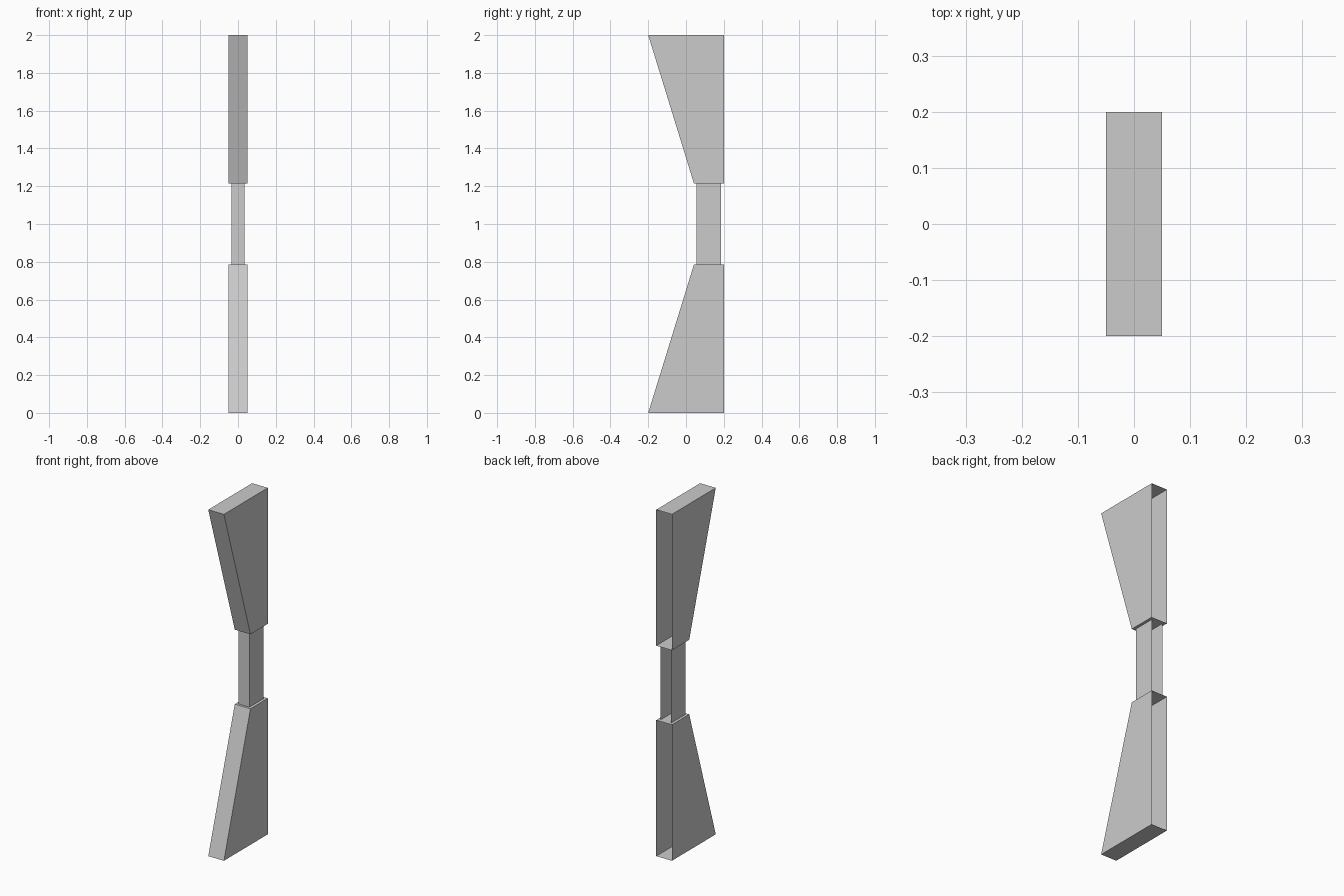
import bpy, bmesh

if "Cube" in bpy.data.objects:
    bpy.data.objects.remove(bpy.data.objects["Cube"])


def open_back_shell(name, half_width, profile, open_ends=False):
    """Extrude a (y, z) profile across x, then remove the back face (and end caps)."""
    bm = bmesh.new()
    face = bm.faces.new([bm.verts.new((-half_width, y, z)) for y, z in profile])
    ext = bmesh.ops.extrude_face_region(bm, geom=[face], use_keep_orig=True)
    moved = [g for g in ext["geom"] if isinstance(g, bmesh.types.BMVert)]
    bmesh.ops.translate(bm, verts=moved, vec=(2 * half_width, 0, 0))
    bmesh.ops.recalc_face_normals(bm, faces=bm.faces[:])
    bm.normal_update()
    drop = [f for f in bm.faces
            if f.normal.y > 0.99 or (open_ends and abs(f.normal.z) > 0.99)]
    bmesh.ops.delete(bm, geom=drop, context='FACES')
    mesh = bpy.data.meshes.new(name)
    bm.to_mesh(mesh)
    bm.free()
    obj = bpy.data.objects.new(name, mesh)
    bpy.context.collection.objects.link(obj)
    return obj


MID, GAP = 1.0, 0.215   # mid height and half height of the narrow neck

# Tapered blocks, mirrored about the mid height
for name, s in (("lower_block", -1), ("upper_block", 1)):
    open_back_shell(name, 0.05, [(-0.2, MID + s), (0.2, MID + s),
                                 (0.2, MID + s * GAP), (0.042, MID + s * GAP)])

# Narrow neck joining the blocks
open_back_shell("neck", 0.034, [(0.055, MID - GAP), (0.184, MID - GAP),
                                (0.184, MID + GAP), (0.055, MID + GAP)], open_ends=True)
